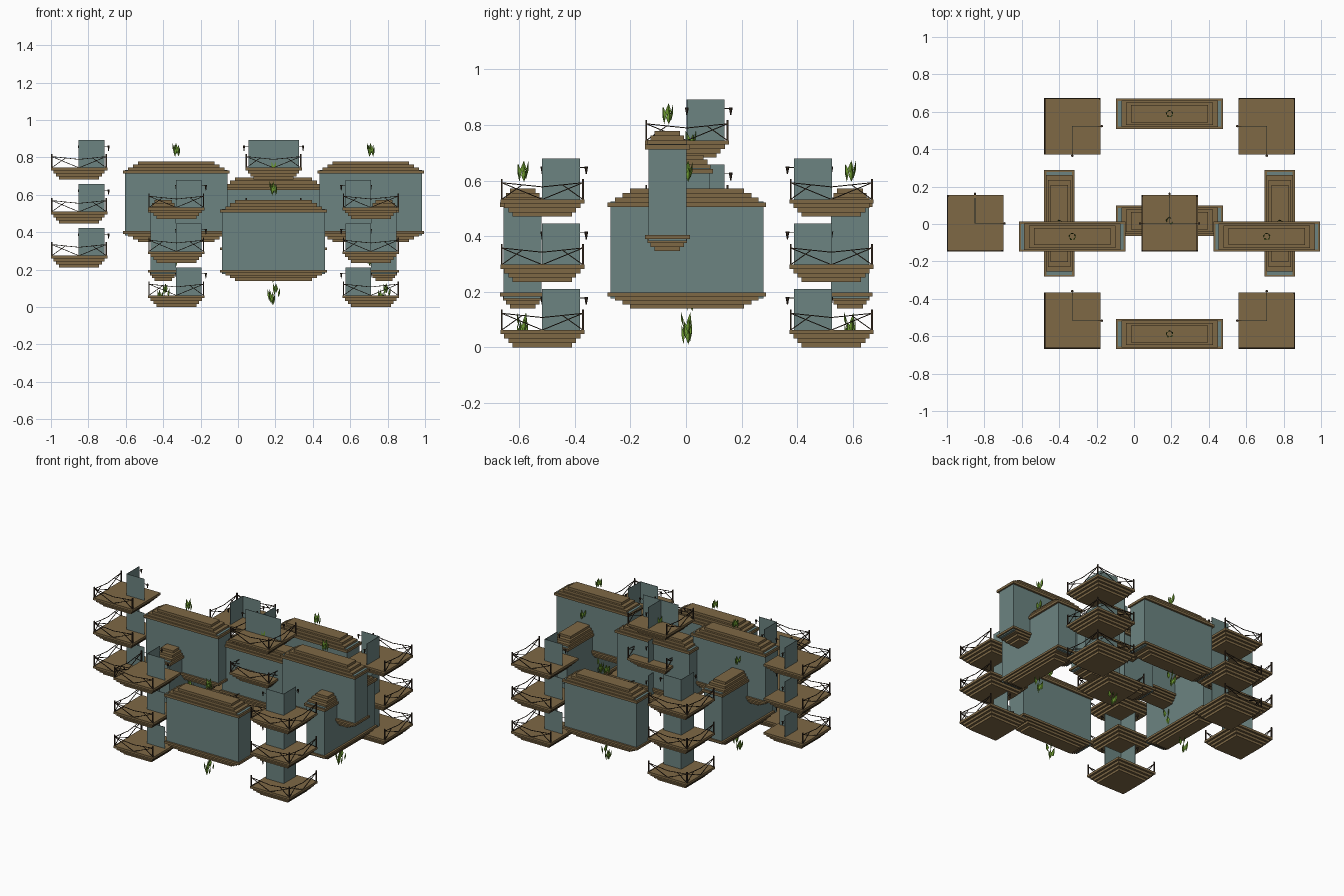
import bpy, bmesh, math
from mathutils import Vector, Matrix

if "Cube" in bpy.data.objects:
    bpy.data.objects.remove(bpy.data.objects["Cube"])


def material(name, rgb):
    m = bpy.data.materials.new(name)
    m.diffuse_color = (*rgb, 1)
    m.use_nodes = True
    m.node_tree.nodes["Principled BSDF"].inputs["Base Color"].default_value = m.diffuse_color
    return m


WOOD = material("wood", (0.21, 0.14, 0.06))
WALL = material("teal_wall", (0.15, 0.23, 0.22))
DARK = material("dark_wood", (0.04, 0.025, 0.015))
LEAF = material("leaf", (0.15, 0.32, 0.03))


def box(bm, c, half):
    m = Matrix.Translation(c) @ Matrix.Diagonal((half[0] * 2, half[1] * 2, half[2] * 2, 1))
    bmesh.ops.create_cube(bm, size=1, matrix=m)


def rod(bm, a, b, r):
    a, b = Vector(a), Vector(b)
    d = b - a
    m = Matrix.Translation((a + b) / 2) @ d.to_track_quat('Z', 'Y').to_matrix().to_4x4()
    bmesh.ops.create_cube(bm, size=1, matrix=m @ Matrix.Diagonal((2 * r, 2 * r, d.length, 1)))


def finish(bm, name, mat):
    me = bpy.data.meshes.new(name)
    bm.to_mesh(me)
    bm.free()
    me.materials.append(mat)
    ob = bpy.data.objects.new(name, me)
    bpy.context.collection.objects.link(ob)


def leaves(bm, x, y, z, height, count):
    # upright diamond-shaped blades around a centre
    for i in range(count):
        a = i * 2 * math.pi / count + 0.4
        c = Vector((x + 0.013 * math.cos(a), y + 0.013 * math.sin(a), z + 0.012 * (i % 3)))
        side = Vector((-math.sin(a), math.cos(a), 0)) * 0.011
        out = Vector((math.cos(a), math.sin(a), 0)) * 0.008
        h = Vector((0, 0, height * (0.85 if i % 2 else 0.7)))
        v = [bm.verts.new(p) for p in
             (c, c + side + h * 0.45, c + h + out, c - side + h * 0.45, c + out + h * 0.45)]
        for f in ((0, 1, 4), (1, 2, 4), (2, 3, 4), (3, 0, 4)):
            bm.faces.new([v[k] for k in f])


def wall_block(name, x, y, z, along_x):
    # body with stepped cap and stepped foot, plants above and below
    def size(l, w, h):
        return (l, w, h) if along_x else (w, l, h)
    bm = bmesh.new()
    box(bm, (x, y, z + 0.21), size(0.275, 0.068, 0.175))
    finish(bm, name + "_body", WALL)
    bm = bmesh.new()
    for i, (l, w) in enumerate(((0.205, 0.046), (0.232, 0.06), (0.258, 0.071), (0.285, 0.081))):
        box(bm, (x, y, z + 0.007 + i * 0.0145), size(l, w, 0.00725))
        box(bm, (x, y, z + 0.423 - i * 0.0165), size(l, w, 0.00825))
    finish(bm, name + "_stepped_trim", WOOD)
    bm = bmesh.new()
    leaves(bm, x, y, z + 0.455, 0.075, 5)
    leaves(bm, x - 0.012, y, z - 0.13, 0.085, 4)
    leaves(bm, x + 0.015, y, z - 0.09, 0.075, 3)
    finish(bm, name + "_plants", LEAF)


def tower_level(name, x, y, z, dirs_x, sy):
    # stepped platform
    bm = bmesh.new()
    for i, h in enumerate((0.107, 0.122, 0.137, 0.151)):
        box(bm, (x, y, z + 0.0078 + i * 0.0156), (h, h, 0.0078))
    finish(bm, name + "_platform", WOOD)
    top = z + 0.062
    # thin wall panels meeting at the platform centre
    bm = bmesh.new()
    for sx in dirs_x:
        box(bm, (x + sx * 0.0675, y, top + 0.074), (0.0675, 0.0015, 0.074))
    box(bm, (x, y + sy * 0.0675, top + 0.074), (0.0015, 0.0675, 0.074))
    finish(bm, name + "_panels", WALL)
    # railing on the outer sides
    bm = bmesh.new()
    e = 0.146
    corners = [(x - e, y - sy * e), (x + e, y - sy * e)]
    sides = [(corners[0], corners[1])]
    for sx in dirs_x:
        far = (x - sx * e, y + sy * e)
        sides.append(((x - sx * e, y - sy * e), far))
        corners.append(far)
    for cx, cy in corners:
        rod(bm, (cx, cy, top - 0.01), (cx, cy, top + 0.074), 0.0035)
    for a, b in sides:
        def p(t, h):
            return (a[0] + (b[0] - a[0]) * t, a[1] + (b[1] - a[1]) * t, top + h)
        for q in ((p(0, 0.06), p(0.5, 0.045)), (p(0.5, 0.045), p(1, 0.06)),
                  (p(0, 0.06), p(0.5, 0)), (p(0.5, 0), p(1, 0.06)),
                  (p(0, 0), p(0.25, 0.052)), (p(1, 0), p(0.75, 0.052))):
            rod(bm, *q, 0.0017)
    finish(bm, name + "_railing", DARK)
    # small hanging lanterns at the panel ends
    bm = bmesh.new()
    for dx, dy in [(s, 0) for s in dirs_x] + [(0, sy)]:
        lx, ly = x + dx * 0.158, y + dy * 0.158
        rod(bm, (x + dx * 0.133, y + dy * 0.133, top + 0.115), (lx, ly, top + 0.115), 0.0012)
        bmesh.ops.create_cone(bm, cap_ends=True, segments=6, radius1=0.002, radius2=0.007,
                              depth=0.028, matrix=Matrix.Translation((lx, ly, top + 0.105)))
    finish(bm, name + "_lanterns", DARK)


# towers: name, x, y, base height, panel directions
towers = [("left_tower", -0.85, 0.003, 0.212, (1,), 1),
          ("centre_tower", 0.19, 0.003, 0.212, (1, -1), 1)]
for sx, nx in ((-1, "left"), (1, "right")):
    for sy, ny in ((-1, "front"), (1, "back")):
        towers.append((f"{ny}_{nx}_tower", 0.19 + sx * 0.52, 0.003 + sy * 0.52, 0, (-sx,), -sy))
for name, x, y, z, dx, dy in towers:
    for level in range(3):
        tower_level(f"{name}_level_{level + 1}", x, y, z + level * 0.235, dx, dy)

# wall blocks
wall_block("front_wall", 0.19, -0.588, 0.14, True)
wall_block("back_wall", 0.19, 0.59, 0.14, True)
wall_block("left_wall", -0.40, 0.003, 0.14, False)
wall_block("right_wall", 0.78, 0.003, 0.14, False)
wall_block("upper_left_wall", -0.33, -0.067, 0.347, True)
wall_block("upper_right_wall", 0.71, -0.067, 0.347, True)
wall_block("centre_wall", 0.19, 0.017, 0.26, True)
